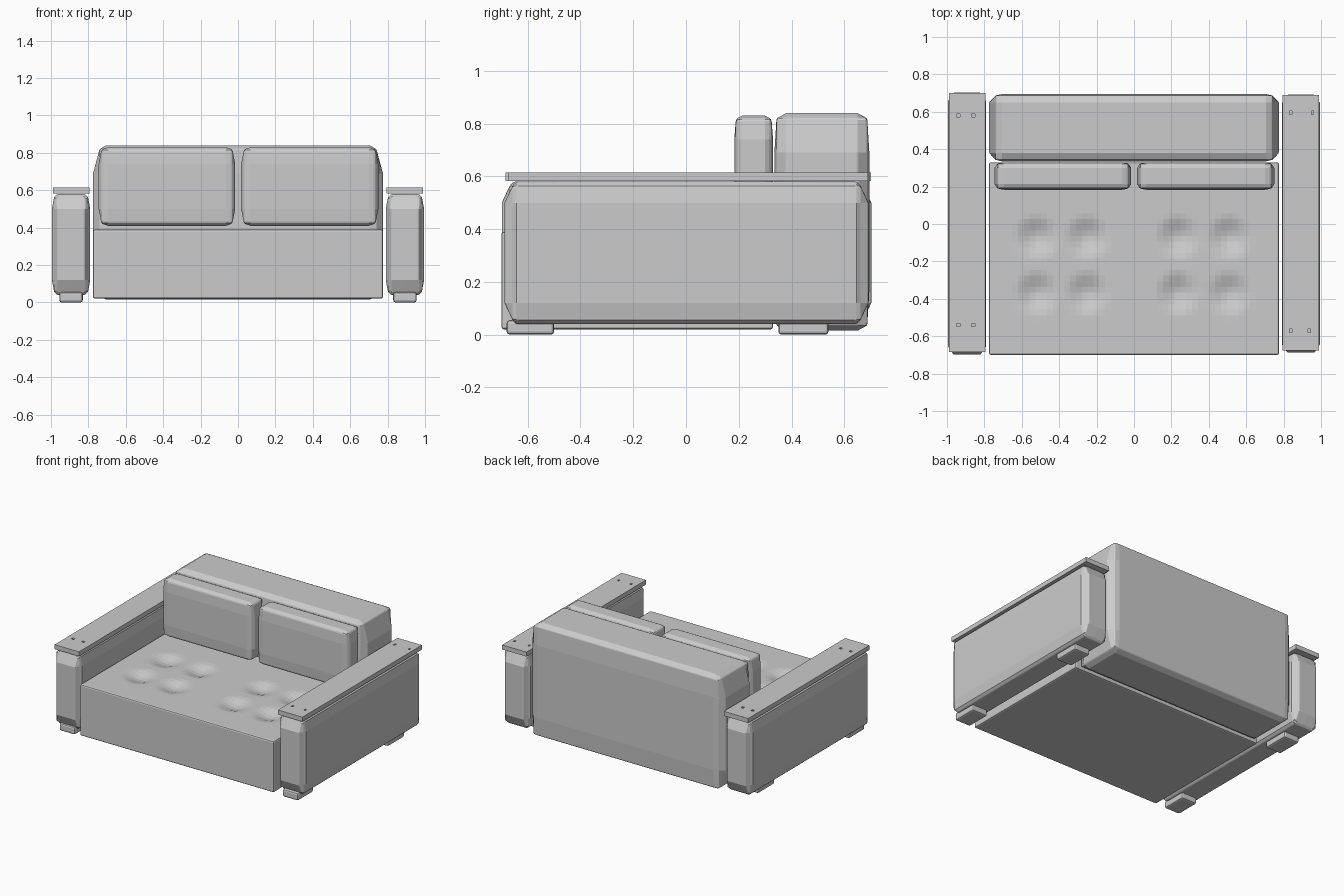
import bpy, bmesh, math
from mathutils import Vector

if "Cube" in bpy.data.objects:
    bpy.data.objects.remove(bpy.data.objects["Cube"])

grey = bpy.data.materials.new("light grey upholstery")
grey.diffuse_color = (0.6, 0.6, 0.6, 1)
grey.use_nodes = True
grey.node_tree.nodes["Principled BSDF"].inputs["Base Color"].default_value = grey.diffuse_color


def lerp(lo, hi, n):
    return [lo + (hi - lo) * i / n for i in range(n + 1)]


def cuts(lo, hi, edge, n=2):
    """Cut positions along one axis, with a narrow band at each end."""
    return [lo] + lerp(lo + edge, hi - edge, n) + [hi]


def grid_box(name, axes, pull=(0, 0, 0), bevel=0.006, shape=None):
    """Box with cuts on every side; its edges are pulled in to make it plump."""
    bm = bmesh.new()
    for a in range(3):
        b, c = (a + 1) % 3, (a + 2) % 3
        for end in (0, -1):
            rows = []
            for p in axes[b]:
                row = []
                for q in axes[c]:
                    co = Vector((0, 0, 0))
                    co[a], co[b], co[c] = axes[a][end], p, q
                    row.append(bm.verts.new(co))
                rows.append(row)
            for i in range(len(rows) - 1):
                for j in range(len(rows[0]) - 1):
                    f = [rows[i][j], rows[i + 1][j], rows[i + 1][j + 1], rows[i][j + 1]]
                    bm.faces.new(f if end else f[::-1])
    bmesh.ops.remove_doubles(bm, verts=bm.verts, dist=1e-5)
    for v in bm.verts:
        ends = []
        for a in range(3):
            if abs(v.co[a] - axes[a][0]) < 1e-5:
                ends.append((a, 1))
            elif abs(v.co[a] - axes[a][-1]) < 1e-5:
                ends.append((a, -1))
        if len(ends) > 1:
            for a, s in ends:
                v.co[a] += s * pull[a]
    if shape:
        shape(bm)
    bmesh.ops.recalc_face_normals(bm, faces=bm.faces)
    me = bpy.data.meshes.new(name)
    bm.to_mesh(me)
    bm.free()
    me.materials.append(grey)
    ob = bpy.data.objects.new(name, me)
    bpy.context.collection.objects.link(ob)
    if bevel:
        m = ob.modifiers.new("soft edge", 'BEVEL')
        m.width, m.segments = bevel, 2
        m.limit_method, m.angle_limit = 'ANGLE', math.radians(40)
    return ob


# Seat with eight tufted dimples
def tuft(bm):
    for v in bm.verts:
        if v.co.z > 0.389:
            for x in (-0.52, -0.25, 0.235, 0.51):
                for y in (-0.07, -0.37):
                    d = math.hypot(v.co.x - x, v.co.y - y) / 0.13
                    if d < 1:
                        v.co.z -= 0.03 * (0.5 + 0.5 * math.cos(math.pi * d))


grid_box("seat", (lerp(-0.775, 0.775, 50), lerp(-0.70, 0.33, 34), [0.02, 0.39]),
         bevel=0.01, shape=tuft)

# Backrest
grid_box("backrest", (cuts(-0.775, 0.775, 0.07, 4), cuts(0.335, 0.695, 0.045),
                      cuts(0.015, 0.84, 0.15)), (0.035, 0.008, 0.02))

# Back cushions
for name, lo, hi in (("left_cushion", -0.745, -0.015), ("right_cushion", 0.017, 0.75)):
    grid_box(name, (cuts(lo, hi, 0.05), cuts(0.183, 0.33, 0.03), cuts(0.41, 0.83, 0.09)),
             (0.015, 0.006, 0.012), bevel=0.01)

# Arms, arm boards with screw holes, and feet; the left arm is slightly longer
for side, s, k, holes in (("left", -1, 1.015, ((0.94, 0.58), (0.86, 0.58), (0.94, -0.54), (0.86, -0.54))),
                          ("right", 1, 1.0, ((0.835, 0.595), (0.952, 0.595), (0.84, -0.57), (0.94, -0.57)))):
    xr = lambda lo, hi: sorted((s * lo, s * hi))
    grid_box(side + "_arm", (cuts(*xr(0.79, 0.995), 0.03), cuts(-0.688 * k, 0.692 * k, 0.045),
                             cuts(0.04, 0.58, 0.08)), (0.012, 0.03, 0.016))

    r = 0.009
    bx, by = xr(0.793, 0.988), (-0.675 * k, 0.69 * k)
    xs = sorted({bx[0], bx[1]} | {s * x + e for x, y in holes for e in (-r, r)})
    ys = sorted({by[0], by[1]} | {y + e for x, y in holes for e in (-r, r)})

    def screw_holes(bm):
        fs = [f for f in bm.faces if f.calc_center_median().z > 0.614
              and any((f.calc_center_median().xy - Vector((s * x, y))).length < 0.005 for x, y in holes)]
        for f in fs:
            new = bmesh.ops.extrude_discrete_faces(bm, faces=[f])["faces"][0]
            bmesh.ops.translate(bm, verts=new.verts, vec=(0, 0, -0.015))

    grid_box(side + "_arm_board", (xs, ys, [0.582, 0.615]), bevel=0.0, shape=screw_holes)

    for end, lo, hi in (("front", -0.68, -0.50), ("back", 0.35, 0.54)):
        grid_box(f"{side}_{end}_foot", (xr(0.83, 0.955), [lo, hi], [0.0, 0.055]), bevel=0.012)
